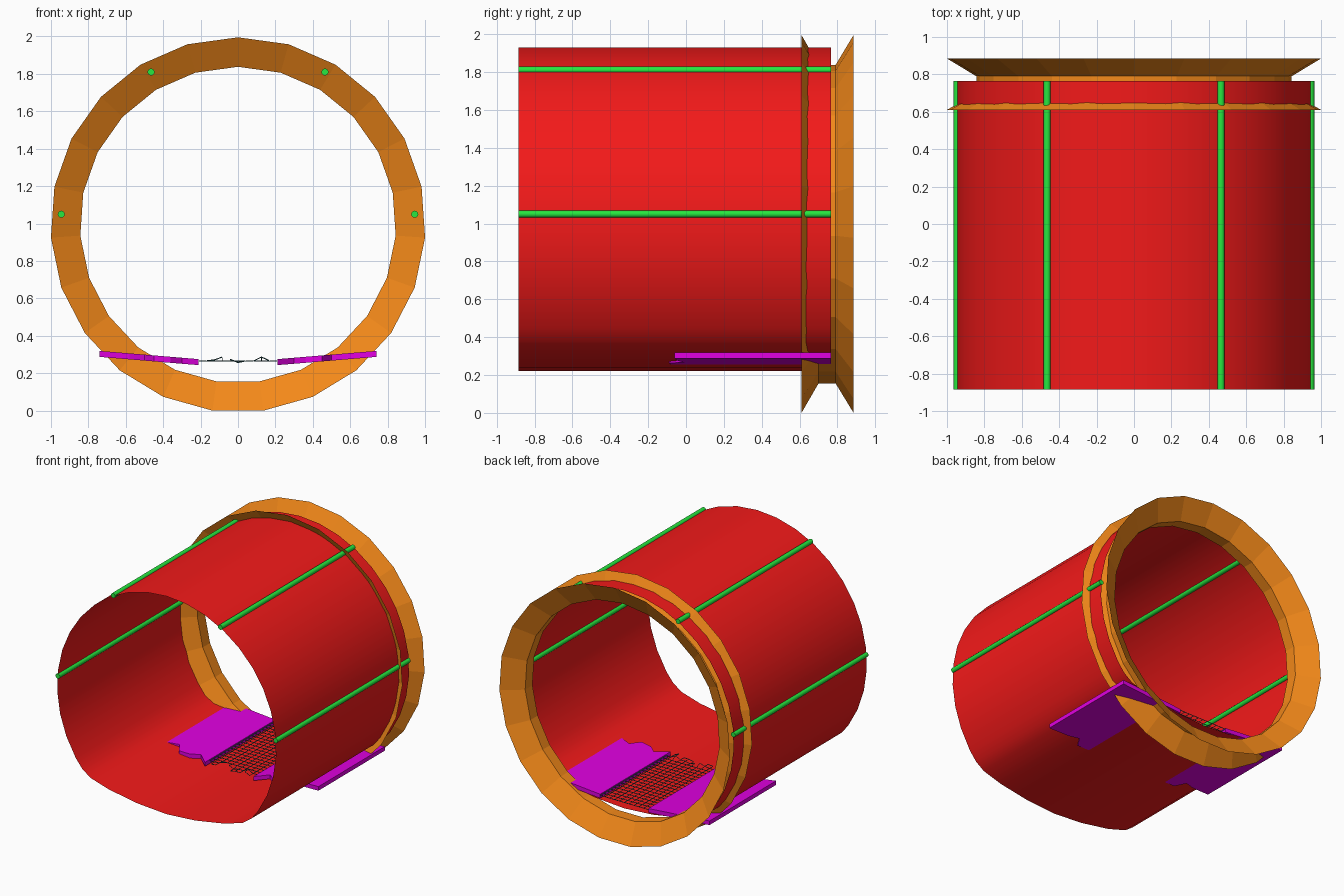
import bpy, bmesh, math

if "Cube" in bpy.data.objects:
    bpy.data.objects.remove(bpy.data.objects["Cube"])

RED, ORANGE = (0.9, 0.01, 0.01), (0.9, 0.25, 0.01)
GREEN, MAGENTA, DARK = (0.02, 0.8, 0.05), (0.75, 0.0, 0.75), (0.03, 0.12, 0.13)


def finish(name, bm, color, smooth=None):
    bmesh.ops.recalc_face_normals(bm, faces=bm.faces)
    me = bpy.data.meshes.new(name)
    bm.to_mesh(me)
    bm.free()
    ob = bpy.data.objects.new(name, me)
    bpy.context.collection.objects.link(ob)
    mat = bpy.data.materials.new(name + "_paint")
    mat.diffuse_color = (*color, 1)
    mat.use_nodes = True
    mat.node_tree.nodes["Principled BSDF"].inputs["Base Color"].default_value = mat.diffuse_color
    me.materials.append(mat)
    if smooth:
        bpy.ops.object.select_all(action='DESELECT')
        ob.select_set(True)
        bpy.context.view_layer.objects.active = ob
        bpy.ops.object.shade_smooth_by_angle(angle=math.radians(smooth))
    return ob


def skin(bm, loops):
    """Join successive closed loops of points with quads."""
    rows = [[bm.verts.new(p) for p in loop] for loop in loops]
    n = len(rows[0])
    for a, b in zip(rows, rows[1:]):
        for i in range(n):
            j = (i + 1) % n
            bm.faces.new((a[i], a[j], b[j], b[i]))
    return rows


# Tunnel shell: round on top, flattened floor, open at both ends
half = [(0.95 * math.sin(math.radians(124 * i / 12)),
         0.98 + 0.95 * math.cos(math.radians(124 * i / 12))) for i in range(13)]
half += [(0.73, 0.378), (0.66, 0.328), (0.5, 0.28), (0.25, 0.237), (0, 0.22)]
profile = half + [(-x, z) for x, z in half[-2:0:-1]]
bm = bmesh.new()
skin(bm, [[(x, y, z) for x, z in profile] for y in (-0.885, 0.765)])
finish("tunnel_shell", bm, RED, 60)

# Spool-shaped end ring with two flared flanges
bm = bmesh.new()
SIDES, ZC = 23, 0.993
section = [(0.61, 1.0025), (0.70, 0.845), (0.79, 0.845), (0.885, 1.0025)]
skin(bm, [[(r * math.sin(math.tau * i / SIDES), y, ZC + r * math.cos(math.tau * i / SIDES))
           for i in range(SIDES)] for y, r in section])
finish("end_ring", bm, ORANGE)

# Four long rods embedded in the shell
for label, x, z in (("side", 0.945, 1.05), ("upper", 0.465, 1.81)):
    for side, s in (("right", 1), ("left", -1)):
        bm = bmesh.new()
        rows = skin(bm, [[(s * x + 0.019 * math.cos(math.tau * i / 12), y,
                           z + 0.019 * math.sin(math.tau * i / 12)) for i in range(12)]
                         for y in (-0.885, 0.765)])
        for row in rows:
            bm.faces.new(row)
        finish(f"{label}_rod_{side}", bm, GREEN, 40)

# Tilted floor slabs with a broken front edge
edge = [(0.21, 0.765), (0.21, -0.11), (0.30, -0.03), (0.36, -0.08), (0.45, -0.09),
        (0.50, -0.01), (0.58, -0.04), (0.74, -0.06), (0.74, 0.765)]
for side, s in (("right", 1), ("left", -1)):
    bm = bmesh.new()
    rows = skin(bm, [[(s * x, y, z + (x - 0.21) * 0.083) for x, y in edge]
                     for z in (0.243, 0.275)])
    for row in rows:
        bm.faces.new(row)
    finish("floor_slab_" + side, bm, MAGENTA)

# Wire grating between the slabs, ragged and bent at the front
bm = bmesh.new()
NX, NY = 10, 20
ragged = [1, 0, 1, 2, 1, 0, 0, 1, 0, 1]
bend = {2: 0.005, 3: 0.02, 4: 0.008, 5: -0.009, 8: 0.02}
grid = [[bm.verts.new((-0.21 + 0.042 * i, -0.095 + 0.043 * j,
                       0.266 + (bend.get(i, 0) if j < 2 else 0)))
         for j in range(NY + 1)] for i in range(NX + 1)]
for i in range(NX):
    for j in range(ragged[i], NY):
        bm.faces.new((grid[i][j], grid[i + 1][j], grid[i + 1][j + 1], grid[i][j + 1]))
bmesh.ops.delete(bm, geom=[v for v in bm.verts if not v.link_faces], context='VERTS')
grate = finish("floor_grating", bm, DARK)
wire = grate.modifiers.new("wires", 'WIREFRAME')
wire.thickness = 0.006
wire.use_even_offset = False
